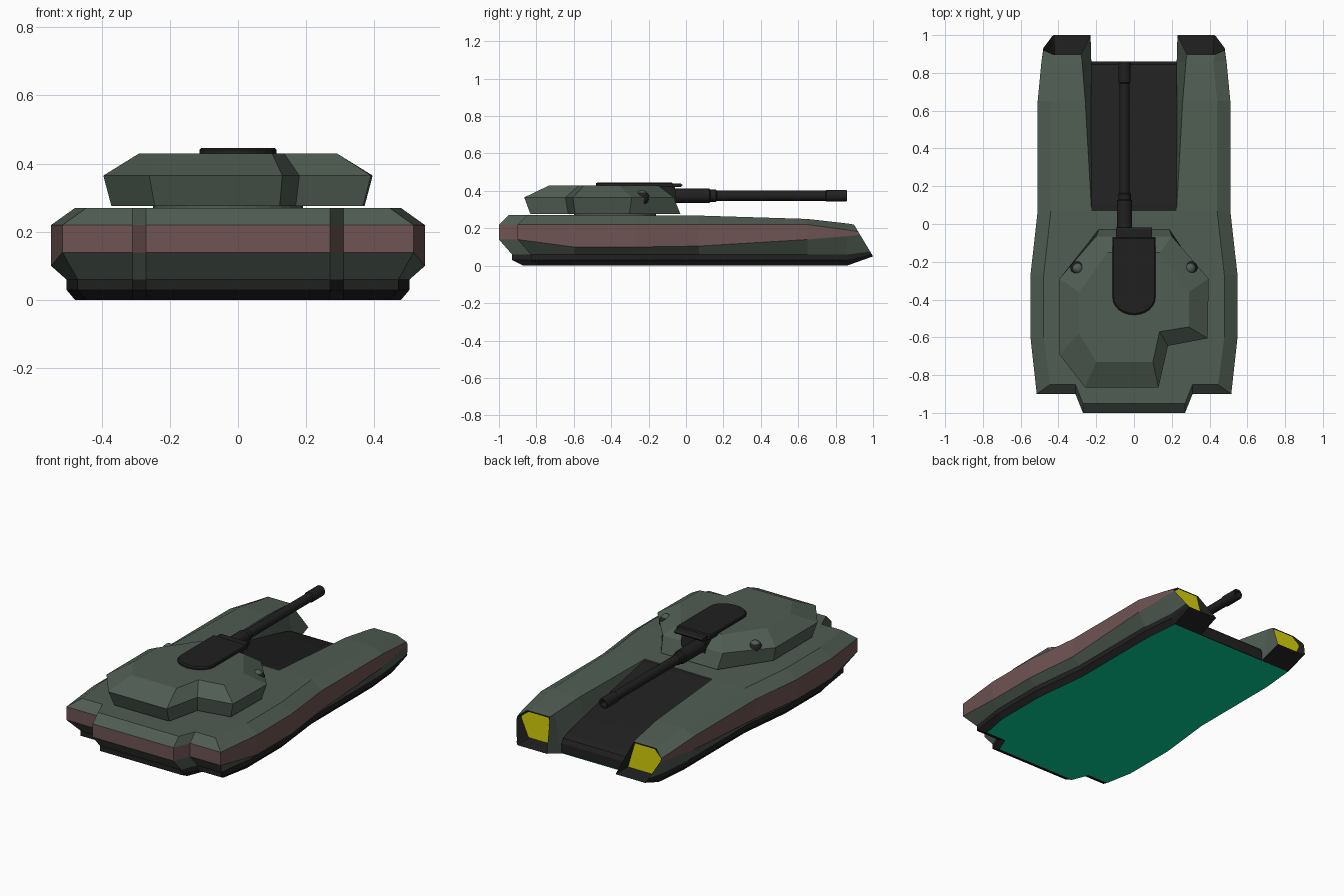
import bpy, bmesh, math
from mathutils import Vector

if "Cube" in bpy.data.objects:
    bpy.data.objects.remove(bpy.data.objects["Cube"])


def srgb(r, g, b):
    return tuple(((c / 255 + 0.055) / 1.055) ** 2.4 if c > 10 else c / 255 / 12.92
                 for c in (r, g, b)) + (1.0,)


def material(name, *rgb):
    m = bpy.data.materials.new(name)
    m.diffuse_color = srgb(*rgb)
    m.use_nodes = True
    m.node_tree.nodes["Principled BSDF"].inputs["Base Color"].default_value = m.diffuse_color
    return m


GREEN = material("armour green", 80, 93, 83)
RED = material("dusty red band", 110, 84, 83)
BLACK = material("near black", 32, 32, 32)
YELLOW = material("lamp yellow", 214, 208, 8)
TEAL = material("underside teal", 4, 212, 156)


def make_object(name, bm, *mats):
    bmesh.ops.recalc_face_normals(bm, faces=bm.faces)
    me = bpy.data.meshes.new(name)
    bm.to_mesh(me)
    bm.free()
    for m in mats:
        me.materials.append(m)
    ob = bpy.data.objects.new(name, me)
    bpy.context.collection.objects.link(ob)
    return ob


def loft(name, loops, mat):
    """Skin a stack of closed loops and cap both ends."""
    bm = bmesh.new()
    rings = [[bm.verts.new(p) for p in loop] for loop in loops]
    n = len(rings[0])
    for a, b in zip(rings, rings[1:]):
        for i in range(n):
            j = (i + 1) % n
            bm.faces.new((a[i], a[j], b[j], b[i]))
    bm.faces.new(rings[0])
    bm.faces.new(rings[-1])
    return make_object(name, bm, mat)


def tube(name, profile, x, z, mat, sides=20):
    """Turn a (y, radius) profile about an axis along y."""
    loops = [[(x + r * math.cos(2 * math.pi * k / sides), y,
               z + r * math.sin(2 * math.pi * k / sides)) for k in range(sides)]
             for y, r in profile]
    return loft(name, loops, mat)


# Hull: stations round the right-hand edge, each a column of heights
# x, y, side inset, rear inset, red low, red high, roof, inner roof x, inner wall z
stations = [
    (0.00, -1.00, 0, 1, 0.14, 0.22, 0.27, 0, None),
    (0.27, -1.00, 0, 1, 0.14, 0.22, 0.27, 0, None),
    (0.31, -0.90, 0, 1, 0.14, 0.22, 0.27, 0, None),
    (0.515, -0.90, 1, 1, 0.14, 0.22, 0.27, 0, None),
    (0.548, -0.60, 1, 0, 0.10, 0.22, 0.27, 0, None),
    (0.548, -0.27, 1, 0, 0.10, 0.22, 0.27, 0, None),
    (0.51, 0.07, 1, 0, 0.105, 0.22, 0.268, 0, None),
    (0.51, 0.07, 1, 0, 0.105, 0.22, 0.268, 0.225, 0.255),
    (0.51, 0.65, 1, 0, 0.14, 0.22, 0.25, 0.258, 0.13),
    (0.49, 0.86, 1, 0, 0.158, 0.192, 0.226, 0.275, 0.0),
]
columns = []
for x, y, sx, sy, lo, hi, top, inner, wall in stations:
    def p(dx, dy, z):
        return (max(x - sx * dx, 0), y + sy * dy, z)
    roof = p(0.07, 0.05, top)
    edge = (inner, roof[1], top)
    columns.append([(0, y + sy * 0.13, 0), p(0.07, 0.13, 0), p(0.045, 0.07, 0.03),
                    p(0.045, 0.07, 0.06), p(0, 0, lo), p(0, 0, hi), roof, edge,
                    edge if wall is None else (0.226, y, wall)])
# prong start and raked prong tip
columns.append([(0.226, 0.86, 0)] + columns[-1][1:])
tip = [(0.23, 0.05), (0.425, 0.05), (0.435, 0.062), (0.44, 0.075), (0.48, 0.165),
       (0.48, 0.182), (0.43, 0.22), (0.28, 0.22), (0.23, 0.05)]
columns.append([(x, 1 - (z - 0.05) * 0.6, z) for x, z in tip])

bm = bmesh.new()
grid = [[bm.verts.new(c) for c in col] for col in columns]
strip_mats = [4, 2, 2, 0, 1, 0, 0, 0]
for a, b in zip(grid, grid[1:]):
    for k, m in enumerate(strip_mats):
        f = bm.faces.new((a[k], a[k + 1], b[k + 1], b[k]))
        f.material_index = 2 if (m == 4 and b is grid[-1]) else m
cap = bm.faces.new(grid[-1][:-1])
bmesh.ops.remove_doubles(bm, verts=bm.verts, dist=0.0005)
bmesh.ops.dissolve_degenerate(bm, edges=bm.edges, dist=0.0005)
# recessed upright lamp in the prong tip
cap = max((f for f in bm.faces if len(f.verts) > 5),
          key=lambda f: f.calc_center_median().y)
ring = bmesh.ops.inset_individual(bm, faces=[cap], thickness=0.0)["faces"]
for f in ring:
    f.material_index = 2
cap.material_index = 3
mid = Vector((0.36, 0.895, 0.14))
for v in cap.verts:
    v.co = mid + (v.co - mid) * 0.91
    v.co.y = 0.898
hull = make_object("hull", bm, GREEN, RED, BLACK, YELLOW, TEAL)
mirror = hull.modifiers.new("mirror", 'MIRROR')
mirror.use_clip = True

# Sloping front deck between the prongs
side = [(0.06, 0.262), (0.1, 0.258), (0.65, 0.14), (0.81, 0.1), (0.845, 0.085),
        (0.86, 0.06), (0.86, 0.004), (0.06, 0.004)]
loft("front_deck", [[(x, y, z) for y, z in side] for x in (-0.228, 0.228)], BLACK)

# Turret: three stacked outlines with a notch in one rear corner
waist = [(-0.26, -0.865), (0.13, -0.865), (0.18, -0.645), (0.39, -0.605),
         (0.395, -0.29), (0.2, -0.065), (-0.2, -0.065), (-0.395, -0.29), (-0.395, -0.69)]
crown = [(-0.2, -0.73), (0.1, -0.73), (0.135, -0.57), (0.29, -0.545),
         (0.29, -0.36), (0.14, -0.15), (-0.14, -0.15), (-0.29, -0.36), (-0.29, -0.58)]
foot = [(x * 0.94, -0.03 if y > -0.1 else -0.45 + (y + 0.45) * 0.92) for x, y in waist]
loft("turret", [[(x, y, z) for x, y in o] for o, z in
                ((foot, 0.276), (waist, 0.365), (crown, 0.43))], GREEN)

# Turret ring
bm = bmesh.new()
bmesh.ops.create_cone(bm, cap_ends=True, segments=32, radius1=0.22, radius2=0.22, depth=0.04)
bmesh.ops.translate(bm, verts=bm.verts, vec=(-0.03, -0.38, 0.27))
make_object("turret_ring", bm, GREEN)

# Roof cover with a rounded rear end
cover = [(0.113, -0.07), (-0.113, -0.07)] + [
    (-0.113 * math.cos(t * math.pi / 12), -0.39 - 0.092 * math.sin(t * math.pi / 12))
    for t in range(13)]
loft("roof_cover", [[(x * s, -0.27 + (y + 0.27) * s, z) for x, y in cover]
                    for z, s in ((0.42, 1), (0.44, 1), (0.446, 0.96))], BLACK)

# Thin gun hood, with the narrower gun mount under it
hood = [(-0.2, 0.442), (-0.03, 0.44), (-0.018, 0.432), (-0.03, 0.42), (-0.2, 0.42)]
loft("gun_hood", [[(x, y, z) for y, z in hood] for x in (-0.095, 0.095)], BLACK)
mount = [(-0.2, 0.425), (-0.06, 0.425), (-0.05, 0.34), (-0.2, 0.34)]
loft("gun_mount", [[(x, y, z) for y, z in mount] for x in (-0.09, 0.07)], BLACK)

# Gun with sleeve, muzzle and open bore
gun = tube("gun", [(-0.1, 0.04), (0.125, 0.04), (0.13, 0.033), (0.16, 0.033), (0.165, 0.027),
                   (0.745, 0.027), (0.75, 0.032), (0.855, 0.032), (0.86, 0.029),
                   (0.86, 0.019), (0.78, 0.019)], -0.05, 0.374, BLACK)

# Sight lenses set into the turret shoulders
round_parts = [gun]
for s, label in ((-1, "left"), (1, "right")):
    for part, r, z, mat in (("housing", 0.04, 0.36, BLACK), ("lens", 0.03, 0.375, GREEN)):
        bm = bmesh.new()
        bmesh.ops.create_uvsphere(bm, u_segments=16, v_segments=8, radius=r)
        bmesh.ops.translate(bm, verts=bm.verts, vec=(s * 0.298, -0.235, z))
        round_parts.append(make_object(f"{label}_sight_{part}", bm, mat))

for ob in round_parts:
    bpy.ops.object.select_all(action='DESELECT')
    ob.select_set(True)
    bpy.context.view_layer.objects.active = ob
    bpy.ops.object.shade_smooth_by_angle()
